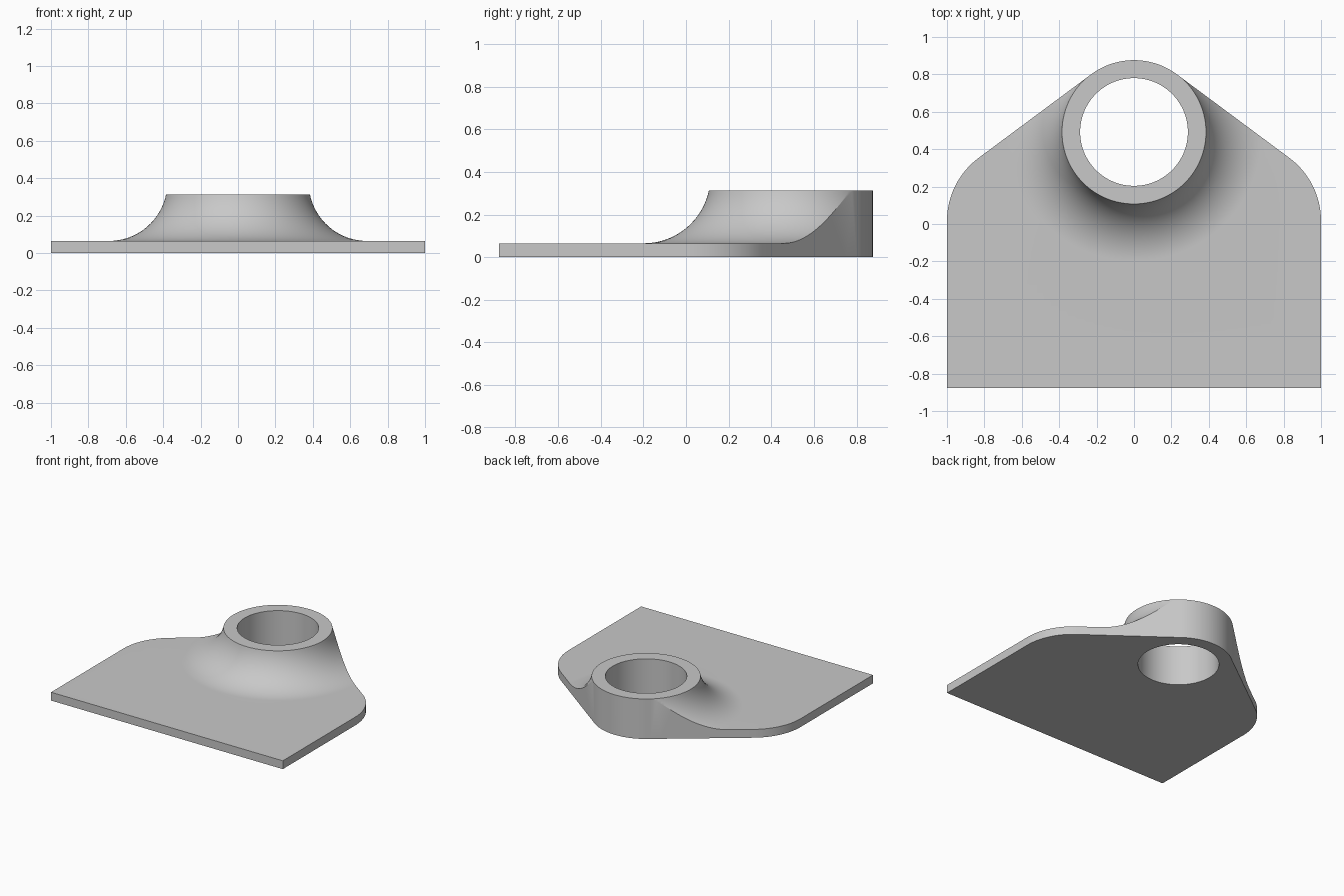
import bpy, bmesh
from math import sin, cos, tan, pi, asin, radians
from mathutils import Vector, Matrix

cube = bpy.data.objects.get("Cube")
if cube:
    bpy.data.objects.remove(cube, do_unlink=True)

PLATE, TOP = 0.065, 0.312          # plate thickness and overall height
CY, BORE, RIM, FLARE = 0.492, 0.288, 0.385, 0.69
HALF_Y = 0.876
SLOPE = radians(36.6)              # slope of the rear edges
BACK_R, CORNER_R = HALF_Y - CY, 0.42

grey = bpy.data.materials.new("light grey")
grey.use_nodes = True
grey.diffuse_color = (0.58, 0.58, 0.58, 1)
grey.node_tree.nodes["Principled BSDF"].inputs["Base Color"].default_value = grey.diffuse_color


def make_object(name, bm):
    bmesh.ops.recalc_face_normals(bm, faces=bm.faces)
    mesh = bpy.data.meshes.new(name)
    bm.to_mesh(mesh)
    bm.free()
    mesh.materials.append(grey)
    obj = bpy.data.objects.new(name, mesh)
    bpy.context.collection.objects.link(obj)
    return obj


def arc(cx, cy, r, start, end, steps):
    return [(cx + r * cos(start + (end - start) * i / steps),
             cy + r * sin(start + (end - start) * i / steps)) for i in range(steps + 1)]


# Lathed body: bored collar flaring into a wide plate
rise, run = TOP - PLATE, FLARE - RIM
flare_r = (rise ** 2 + run ** 2) / (2 * rise)
sweep = asin(run / flare_r)
profile = [(BORE, 0), (BORE, TOP)]
profile += arc(FLARE, PLATE + flare_r, flare_r, 1.5 * pi - sweep, 1.5 * pi, 24)
profile += [(3, PLATE), (3, 0)]
bm = bmesh.new()
verts = [bm.verts.new((r, 0, z)) for r, z in profile]
edges = [bm.edges.new((verts[i - 1], verts[i])) for i in range(len(verts))]
bmesh.ops.spin(bm, geom=verts + edges, cent=(0, 0, 0), axis=(0, 0, 1),
               angle=2 * pi, steps=128, use_merge=True)
bmesh.ops.remove_doubles(bm, verts=bm.verts, dist=1e-5)
bmesh.ops.transform(bm, matrix=Matrix.Translation((0, CY, 0)), verts=bm.verts)
body = make_object("flanged_collar_plate", bm)

# Plan outline: square front, rounded shoulders, edges tangent to the collar
turn = pi / 2 - SLOPE
corner_y = (CY * cos(SLOPE) + BACK_R - sin(SLOPE)) / cos(SLOPE)
shoulder_y = corner_y - CORNER_R * tan(turn / 2)
right = [(1, -HALF_Y)]
right += arc(1 - CORNER_R, shoulder_y, CORNER_R, 0, turn, 20)
right += arc(0, CY, BACK_R, turn, pi / 2, 20)
outline = right + [(-x, y) for x, y in reversed(right[:-1])]
bm = bmesh.new()
face = bm.faces.new([bm.verts.new((x, y, -1)) for x, y in outline])
walls = bmesh.ops.extrude_face_region(bm, geom=[face])
bmesh.ops.translate(bm, vec=Vector((0, 0, 2)),
                    verts=[v for v in walls["geom"] if isinstance(v, bmesh.types.BMVert)])
cutter = make_object("outline_cutter", bm)
cutter.hide_render = True

# Trim the body to the outline
trim = body.modifiers.new("trim", "BOOLEAN")
trim.operation, trim.solver, trim.object = "INTERSECT", "EXACT", cutter
bpy.ops.object.select_all(action="DESELECT")
body.select_set(True)
bpy.context.view_layer.objects.active = body
bpy.ops.object.modifier_apply(modifier=trim.name)
bpy.data.objects.remove(cutter, do_unlink=True)

bpy.ops.object.shade_smooth_by_angle(angle=radians(30))
